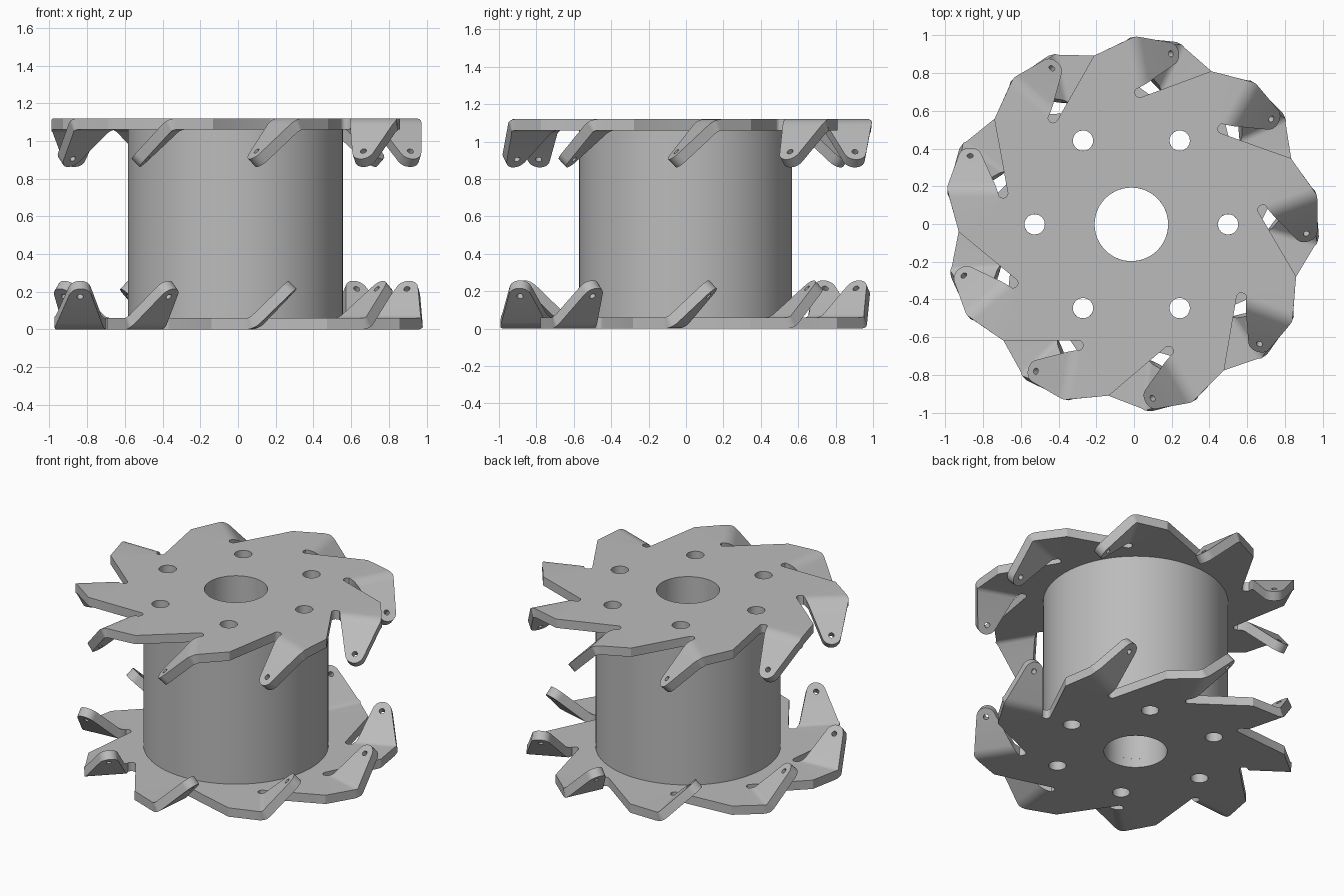
import bpy, bmesh, math
from mathutils import Matrix, Vector

cube = bpy.data.objects.get("Cube")
if cube:
    bpy.data.objects.remove(cube, do_unlink=True)

CENTER = (-0.014, -0.002)
HEIGHT, THICK = 1.12, 0.06
BLADES, FLIP = 9, math.radians(4.6)
FOLD_Y, RADIUS, BEND = 0.145, 0.11, math.pi / 4
ARC = RADIUS * BEND
TIP, TIP_R = (-0.855, 0.286), 0.06

steel = bpy.data.materials.new("grey steel")
steel.use_nodes = True
color = (0.5, 0.5, 0.5, 1)
steel.diffuse_color = color
steel.node_tree.nodes["Principled BSDF"].inputs["Base Color"].default_value = color


def circle(x, y, r, n, start=0.0, sweep=2 * math.pi, closed=True):
    steps = n if closed else n - 1
    return [Vector((x + r * math.cos(start + sweep * i / steps),
                    y + r * math.sin(start + sweep * i / steps), 0)) for i in range(n)]


def fill(bm, loops):
    """Fill an outline that may contain holes."""
    edges = []
    for pts in loops:
        vs = [bm.verts.new(p) for p in pts]
        edges += [bm.edges.new((a, b)) for a, b in zip(vs, vs[1:] + vs[:1])]
    bmesh.ops.triangle_fill(bm, edges=edges, use_beauty=True)


def bolt_circle(phase):
    """Shaft bore and six bolt holes."""
    holes = [circle(0, 0, 0.195, 48)]
    for k in range(6):
        a = phase + k * math.pi / 3
        holes.append(circle(0.513 * math.cos(a), 0.513 * math.sin(a), 0.054, 24))
    return holes


def sheet_object(name, bm, thickness, z):
    """Turn a sheet into a solid part hanging below its top surface."""
    bmesh.ops.remove_doubles(bm, verts=bm.verts, dist=0.0005)
    bmesh.ops.recalc_face_normals(bm, faces=bm.faces)
    if sum(f.normal.z * f.calc_area() for f in bm.faces) < 0:
        bmesh.ops.reverse_faces(bm, faces=bm.faces)
    mesh = bpy.data.meshes.new(name)
    bm.to_mesh(mesh)
    bm.free()
    mesh.materials.append(steel)
    ob = bpy.data.objects.new(name, mesh)
    bpy.context.collection.objects.link(ob)
    ob.location = (*CENTER, z)
    solid = ob.modifiers.new("thickness", "SOLIDIFY")
    solid.thickness, solid.offset, solid.use_even_offset = thickness, -1, True
    bpy.ops.object.select_all(action="DESELECT")
    ob.select_set(True)
    bpy.context.view_layer.objects.active = ob
    bpy.ops.object.modifier_apply(modifier=solid.name)
    bpy.ops.object.shade_smooth_by_angle(angle=math.radians(30))
    return ob


def bent(x, s):
    """Place a flat blade point at distance s past the start of the bend."""
    a = min(s / RADIUS, BEND)
    rest = max(s - ARC, 0)
    return Vector((x, FOLD_Y + RADIUS * math.sin(a) + rest * math.cos(BEND),
                   RADIUS * (math.cos(a) - 1) - rest * math.sin(BEND)))


def inner_x(s):
    return -0.70 - 0.323 * s


def outer_x(s):
    return max(-0.966 - 0.24 * s, -0.978 + 0.26 * (s - 0.05))


def plate(name, phase, z):
    bm = bmesh.new()
    turns = [Matrix.Rotation(-2 * math.pi * k / BLADES, 3, "Z") for k in range(BLADES)]

    # Flat disc outline: outer point, fold line, rounded slot, slit
    sector = [Vector((-0.915, -0.04, 0)), bent(outer_x(0), 0), bent(inner_x(0), 0)]
    sector += circle(-0.68, 0.165, 0.025, 7, math.radians(250), math.radians(115), False)
    fill(bm, [[t @ p for t in turns for p in sector]] + bolt_circle(phase))

    # Bent blades with rounded, drilled tips
    steps = 6
    rows = [ARC * i / steps for i in range(steps + 1)]
    tip = circle(*TIP, TIP_R, 12, math.radians(17.5), math.radians(148), False)
    outline = [bent(outer_x(ARC), ARC), bent(inner_x(ARC), ARC)] + [bent(p.x, p.y) for p in tip]
    hole = [bent(p.x, p.y) for p in circle(*TIP, 0.017, 16)]
    for t in turns:
        for a, b in zip(rows, rows[1:]):
            quad = (bent(outer_x(a), a), bent(inner_x(a), a),
                    bent(inner_x(b), b), bent(outer_x(b), b))
            bm.faces.new([bm.verts.new(t @ p) for p in quad])
        fill(bm, [[t @ p for p in outline], [t @ p for p in hole]])
    return sheet_object(name, bm, THICK, z)


def drum(name, z, thickness):
    bm = bmesh.new()
    fill(bm, [circle(0, 0, 0.57, 72)] + bolt_circle(0))
    return sheet_object(name, bm, thickness, z)


# Two drum halves between the plates
half = HEIGHT / 2 - THICK
drum("upper_drum", HEIGHT - THICK, half)
drum("lower_drum", HEIGHT / 2, half)

# The lower plate is the upper one turned over
plate("upper_blade_plate", 0, HEIGHT)
lower = plate("lower_blade_plate", FLIP, 0)
lower.rotation_euler = (math.pi, 0, FLIP)
